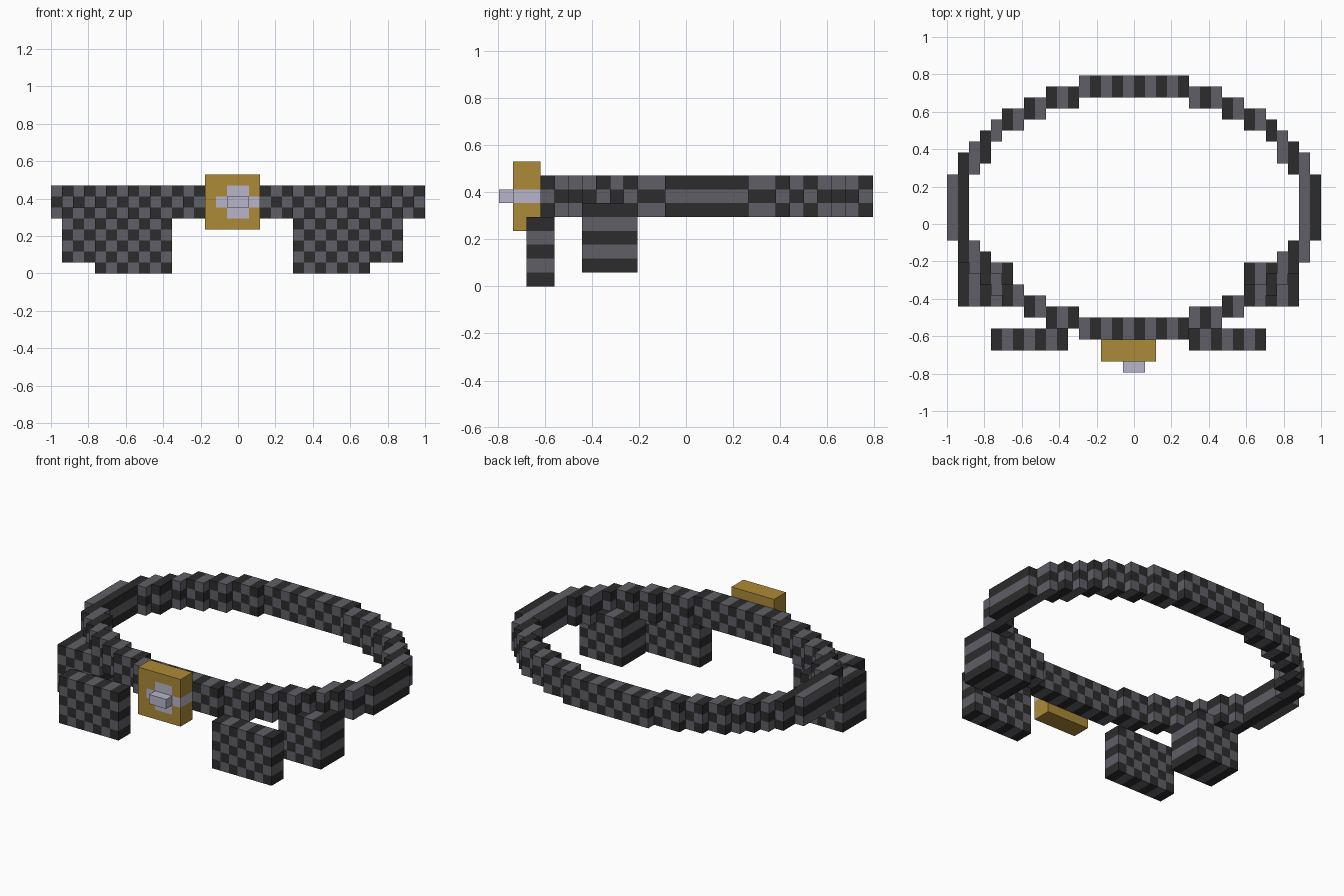
import bpy, bmesh
from mathutils import Vector

if "Cube" in bpy.data.objects:
    bpy.data.objects.remove(bpy.data.objects["Cube"])

V = 1 / 17                                  # block size
ORIGIN = Vector((-1, -13.5 * V, 0))


def material(name, rgb):
    m = bpy.data.materials.new(name)
    m.diffuse_color = (*rgb, 1)
    m.use_nodes = True
    m.node_tree.nodes["Principled BSDF"].inputs["Base Color"].default_value = m.diffuse_color
    return m


DARK = material("dark_leather", (0.025, 0.025, 0.025))
GREY = material("grey_leather", (0.115, 0.114, 0.133))
GOLD = material("gold", (0.413, 0.254, 0.038))
SILVER = material("silver", (0.479, 0.468, 0.591))

# Outward quads of a unit block, by direction
SIDES = {
    (1, 0, 0): [(1, 0, 0), (1, 1, 0), (1, 1, 1), (1, 0, 1)],
    (-1, 0, 0): [(0, 0, 0), (0, 0, 1), (0, 1, 1), (0, 1, 0)],
    (0, 1, 0): [(0, 1, 0), (0, 1, 1), (1, 1, 1), (1, 1, 0)],
    (0, -1, 0): [(0, 0, 0), (1, 0, 0), (1, 0, 1), (0, 0, 1)],
    (0, 0, 1): [(0, 0, 1), (1, 0, 1), (1, 1, 1), (0, 1, 1)],
    (0, 0, -1): [(0, 0, 0), (0, 1, 0), (1, 1, 0), (1, 0, 0)],
}


def box(x0, x1, y0, y1, z0, z1):
    """Block cells between inclusive grid limits."""
    return {(x, y, z) for x in range(x0, x1 + 1)
            for y in range(y0, y1 + 1) for z in range(z0, z1 + 1)}


def blocks(name, cells, mats, rule):
    """Outer skin of a set of block cells, coloured per block."""
    bm = bmesh.new()
    for c in sorted(cells):
        for d, quad in SIDES.items():
            if tuple(a + b for a, b in zip(c, d)) in cells:
                continue
            f = bm.faces.new([bm.verts.new(ORIGIN + (Vector(c) + Vector(q)) * V)
                              for q in quad])
            f.material_index = rule(*c)
    bmesh.ops.remove_doubles(bm, verts=bm.verts, dist=V * 0.01)
    me = bpy.data.meshes.new(name)
    bm.to_mesh(me)
    bm.free()
    for m in mats:
        me.materials.append(m)
    ob = bpy.data.objects.new(name, me)
    bpy.context.collection.objects.link(ob)


def checker(x, y, z):
    return (x + z) % 2


# Belt ring: stepped oval quarter (x range, y range) mirrored both ways
QUARTER = [(0, 0, 12, 17), (1, 1, 10, 19), (2, 2, 18, 20), (3, 3, 19, 21),
           (4, 4, 21, 22), (5, 6, 22, 23), (7, 8, 23, 24), (9, 11, 24, 25),
           (12, 16, 25, 26)]
belt = set()
for x0, x1, y0, y1 in QUARTER:
    for a, b in ((x0, x1), (33 - x1, 33 - x0)):
        belt |= box(a, b, y0, y1, 5, 7) | box(a, b, 29 - y1, 29 - y0, 5, 7)
blocks("belt", belt, [DARK, GREY], checker)

# Pouches hanging from the belt
for side, fx, sx in (("left", 4, 1), ("right", 22, 27)):
    blocks(side + "_front_pouch", box(fx, fx + 6, 2, 3, 0, 4), [DARK, GREY], checker)
    blocks(side + "_side_pouch", box(sx, sx + 4, 6, 9, 1, 5) - belt, [DARK, GREY], checker)

# Buckle plate with a flush silver cross reaching one edge
cross = box(16, 17, 1, 2, 5, 7) | box(15, 18, 1, 2, 6, 6)
blocks("buckle_plate", box(14, 18, 1, 2, 4, 8), [GOLD, SILVER],
       lambda x, y, z: int((x, y, z) in cross))

# Raised buckle stud
blocks("buckle_stud", box(16, 17, 0, 0, 6, 6), [SILVER], lambda x, y, z: 0)
